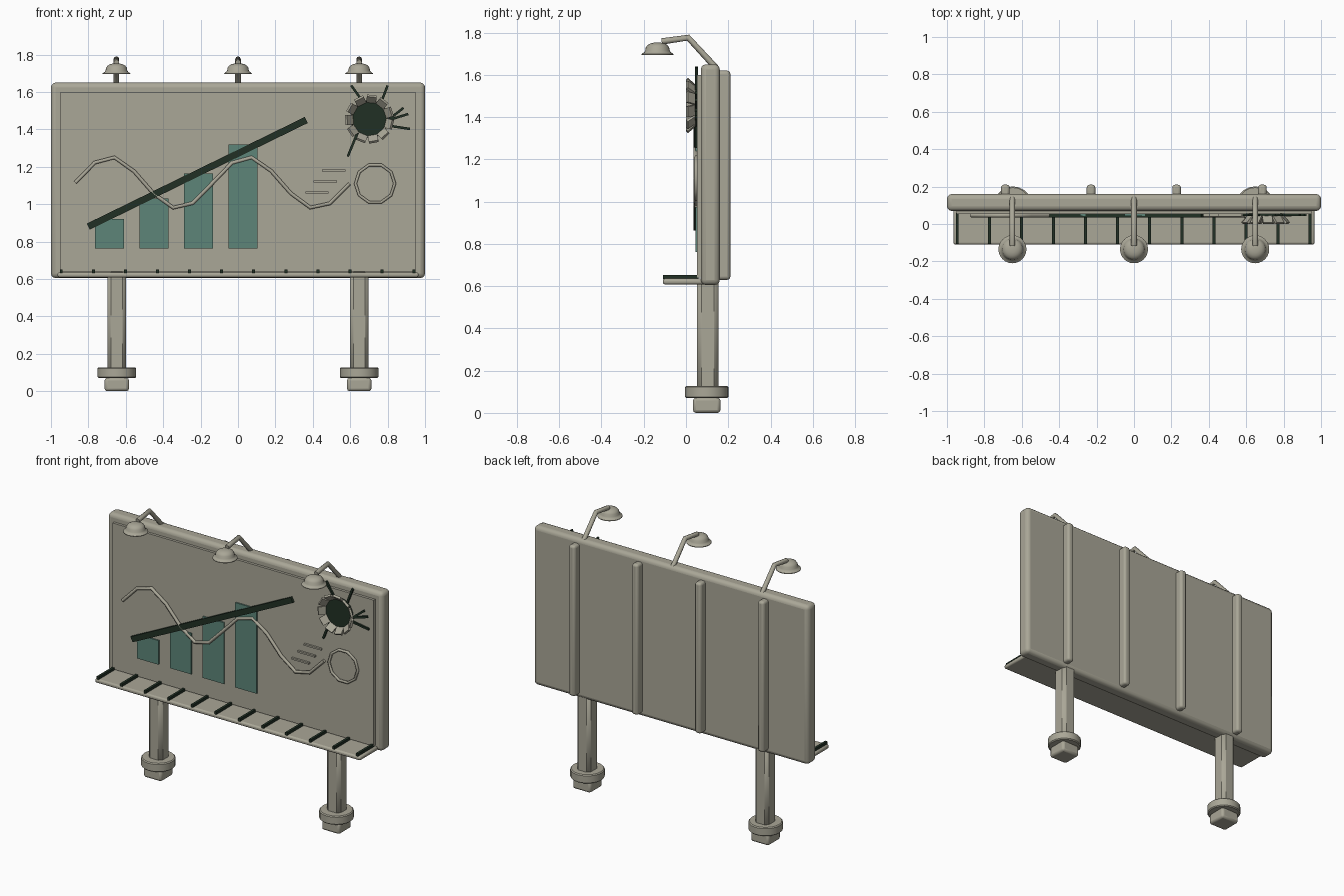
import bpy, math
from math import sin, cos, pi
from mathutils import Vector

if "Cube" in bpy.data.objects:
    bpy.data.objects.remove(bpy.data.objects["Cube"], do_unlink=True)


def material(name, rgb):
    m = bpy.data.materials.new(name)
    m.use_nodes = True
    m.diffuse_color = (*rgb, 1)
    m.node_tree.nodes["Principled BSDF"].inputs["Base Color"].default_value = (*rgb, 1)
    return m


GREY = material("warm grey", (0.40, 0.385, 0.31))
TEAL = material("muted teal", (0.11, 0.235, 0.19))
DARK = material("dark green", (0.015, 0.03, 0.018))


def finish(obj, name, mat, bevel=0, segments=2, smooth=True):
    obj.name = name
    obj.data.materials.append(mat)
    if bevel:
        mod = obj.modifiers.new("bevel", "BEVEL")
        mod.width, mod.segments = bevel, segments
    if smooth:
        bpy.ops.object.select_all(action="DESELECT")
        obj.select_set(True)
        bpy.context.view_layer.objects.active = obj
        bpy.ops.object.shade_smooth_by_angle(angle=math.radians(40))
    return obj


def box(name, lo, hi, mat, bevel=0, segments=2):
    lo, hi = Vector(lo), Vector(hi)
    bpy.ops.mesh.primitive_cube_add(size=1, location=(lo + hi) / 2)
    obj = bpy.context.object
    for v in obj.data.vertices:
        v.co *= hi - lo
    return finish(obj, name, mat, bevel, segments, smooth=bevel > 0)


def strip(name, a, b, width, y0, y1, mat):
    """Flat bar on the board between two (x, z) points."""
    a, b = Vector(a), Vector(b)
    obj = box(name, (-(b - a).length / 2, y0, -width / 2),
              ((b - a).length / 2, y1, width / 2), mat)
    mid = (a + b) / 2
    obj.location = (mid.x, (y0 + y1) / 2, mid.y)
    obj.rotation_euler.y = -math.atan2(b.y - a.y, b.x - a.x)
    return obj


def tube(name, points, radius, mat, closed=False, sides=2):
    curve = bpy.data.curves.new(name, "CURVE")
    curve.dimensions = "3D"
    curve.bevel_depth, curve.bevel_resolution = radius, sides
    curve.use_fill_caps = True
    spline = curve.splines.new("POLY")
    spline.points.add(len(points) - 1)
    for p, co in zip(spline.points, points):
        p.co = (*co, 1)
    spline.use_cyclic_u = closed
    obj = bpy.data.objects.new(name, curve)
    bpy.context.collection.objects.link(obj)
    curve.materials.append(mat)
    return obj


def lathe(name, profile, centre, mat, sides=24):
    """Surface of revolution about z from (radius, height) points."""
    verts = [(r * cos(2 * pi * i / sides), r * sin(2 * pi * i / sides), z)
             for r, z in profile for i in range(sides)]
    faces = [(k * sides + i, k * sides + (i + 1) % sides,
              (k + 1) * sides + (i + 1) % sides, (k + 1) * sides + i)
             for k in range(len(profile) - 1) for i in range(sides)]
    last = (len(profile) - 1) * sides
    faces += [tuple(reversed(range(sides))), tuple(range(last, last + sides))]
    mesh = bpy.data.meshes.new(name)
    mesh.from_pydata(verts, [], faces)
    obj = bpy.data.objects.new(name, mesh)
    bpy.context.collection.objects.link(obj)
    obj.location = centre
    return finish(obj, name, mat)


# Board, raised front panel and back ribs
box("board", (-1, 0.07, 0.605), (1, 0.16, 1.65), GREY, 0.025, 3)
box("front_panel", (-0.95, 0.053, 0.64), (0.95, 0.1, 1.6), GREY)
for i in range(4):
    x = -0.688 + i * 0.458
    box("back_rib", (x - 0.023, 0.14, 0.63), (x + 0.023, 0.21, 1.62), GREY, 0.015, 3)

# Walkway with dark grip slats
box("walkway", (-0.965, -0.11, 0.608), (0.965, 0.09, 0.635), GREY, 0.01)
for i in range(12):
    x = -0.945 + i * 0.1715
    box("grip_slat", (x - 0.008, -0.108, 0.633), (x + 0.008, 0.06, 0.652), DARK)

# Posts, collars and feet
for side in (-1, 1):
    x = side * 0.648
    box("post", (x - 0.05, 0.053, 0.05), (x + 0.05, 0.153, 0.64), GREY, 0.02, 1)
    lathe("collar", [(0.097, 0.07), (0.103, 0.076), (0.103, 0.122), (0.097, 0.128)],
          (x, 0.098, 0), GREY, 20)
    box("foot", (x - 0.065, 0.033, 0), (x + 0.065, 0.163, 0.072), GREY, 0.014)

# Lamps on bent arms
for x in (-0.65, 0, 0.648):
    tube("lamp_arm", [(x, 0.14, 1.635), (x, 0.01, 1.776), (x, -0.115, 1.758)], 0.015, GREY)
    dome = [(0.06, 0), (0.075, 0)] + [
        (0.075 - 0.012 * i if i < 2 else 0.058 * cos((i - 2) * pi / 10), z)
        for i, z in enumerate((0.004, 0.012, 0.02, 0.035, 0.046, 0.053, 0.057))]
    lathe("lamp_shade", dome, (x, -0.135, 1.695), GREY)

# Bar chart and trend line
for i, top in enumerate((0.92, 1.03, 1.165, 1.32)):
    x = -0.765 + i * 0.238
    box("chart_bar", (x, 0.044, 0.762), (x + 0.155, 0.06, top), TEAL)
strip("trend_line", (-0.8, 0.88), (0.365, 1.45), 0.036, 0.036, 0.058, DARK)

# Wavy line, ring and short dashes
wave = [(-0.87 + 0.1047 * i, 0.046, 1.115 + 0.138 * sin(i * 0.895)) for i in range(15)]
tube("wave_line", wave, 0.011, GREY, sides=1)
ring = [(0.733 + 0.105 * cos(i * pi / 5), 0.048, 1.11 + 0.105 * sin(i * pi / 5))
        for i in range(10)]
tube("ring", ring, 0.009, GREY, closed=True, sides=1)
for i in range(3):
    x, z = 0.36 + 0.045 * i, 1.063 + 0.058 * i
    strip("dash", (x, z), (x + 0.125, z), 0.011, 0.04, 0.056, GREY)

# Burst hole: dark disc, peeled flaps and cracks
HX, HZ = 0.703, 1.455
bpy.ops.mesh.primitive_cylinder_add(vertices=14, radius=0.1, depth=0.012,
                                    location=(HX, 0.047, HZ), rotation=(pi / 2, 0, 0))
finish(bpy.context.object, "hole", DARK, smooth=False)
for i in range(11):
    a = i * 2 * pi / 11 + 0.1
    flap = box("peeled_flap", (-0.026, -0.007, -0.024), (0.026, 0.007, 0.024), GREY)
    flap.location = (HX + 0.108 * sin(a), 0.022, HZ + 0.108 * cos(a))
    flap.rotation_euler = (math.radians(48), a, 0)
cracks = [((0.68, 1.53), (0.605, 1.635)), ((0.76, 1.53), (0.8, 1.635)),
          ((0.79, 1.44), (0.885, 1.515)), ((0.79, 1.445), (0.91, 1.482)),
          ((0.79, 1.422), (0.92, 1.402)), ((0.64, 1.385), (0.587, 1.255))]
for a, b in cracks:
    strip("crack", a, b, 0.013, 0.042, 0.056, DARK)
